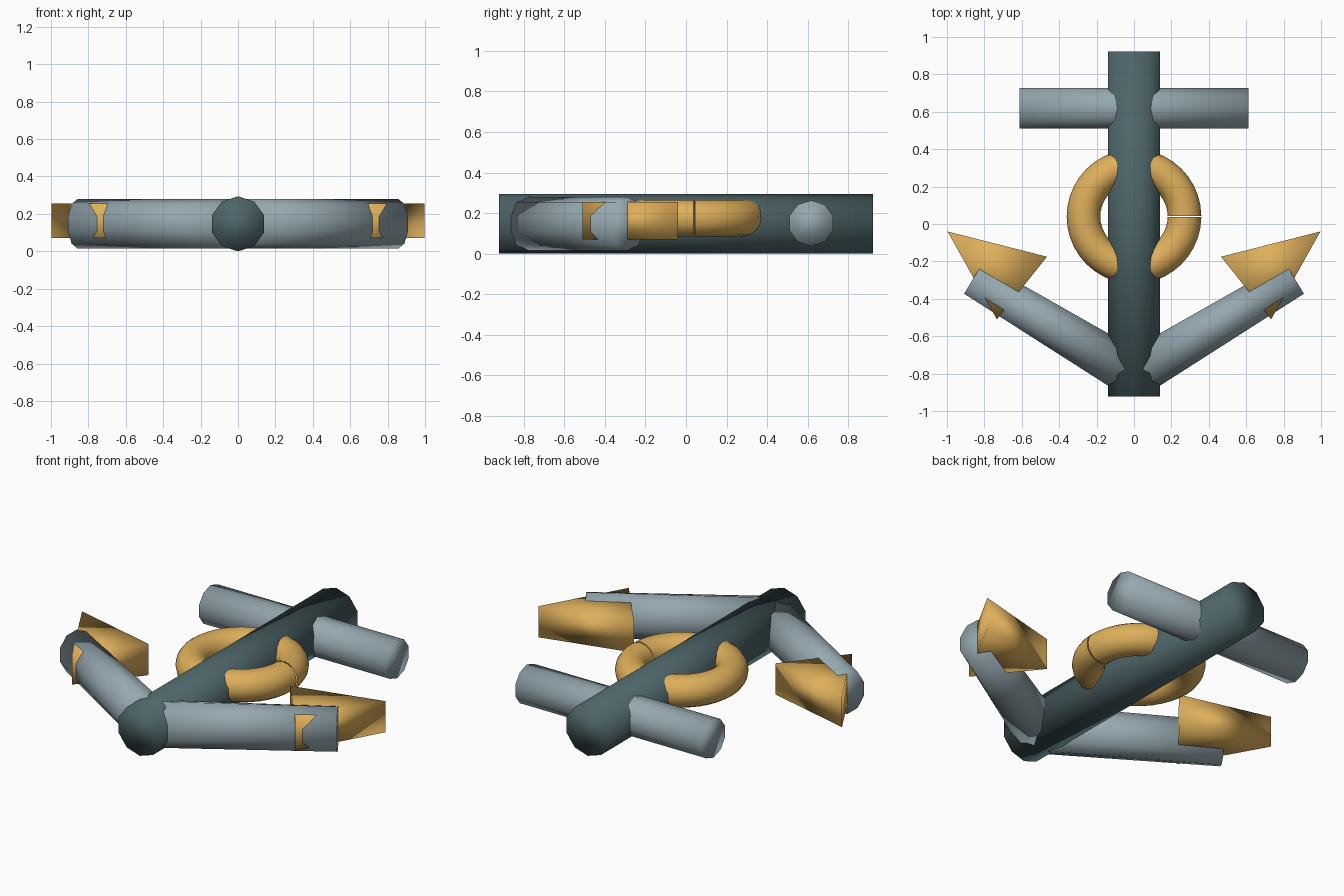
import bpy, bmesh, math
from mathutils import Vector, Matrix

if "Cube" in bpy.data.objects:
    bpy.data.objects.remove(bpy.data.objects["Cube"], do_unlink=True)


def material(name, rgb):
    m = bpy.data.materials.new(name)
    m.use_nodes = True
    m.diffuse_color = (*rgb, 1)
    m.node_tree.nodes["Principled BSDF"].inputs["Base Color"].default_value = (*rgb, 1)
    return m


TEAL = material("dark_teal", (0.075, 0.13, 0.14))
GREY = material("steel_grey", (0.30, 0.39, 0.43))
GOLD = material("gold", (0.73, 0.43, 0.105))
UP = Vector((0, 0, 1))


def finish(name, bm, mat):
    bmesh.ops.recalc_face_normals(bm, faces=bm.faces)
    for f in bm.faces:
        f.smooth = True
    mesh = bpy.data.meshes.new(name)
    bm.to_mesh(mesh)
    bm.free()
    mesh.materials.append(mat)
    obj = bpy.data.objects.new(name, mesh)
    bpy.context.collection.objects.link(obj)
    return obj


def loft(bm, rings):
    """Skin matching point rings and cap both ends."""
    rings = [[bm.verts.new(p) for p in ring] for ring in rings]
    n = len(rings[0])
    for a, b in zip(rings, rings[1:]):
        for i in range(n):
            j = (i + 1) % n
            bm.faces.new((a[i], a[j], b[j], b[i]))
    bm.faces.new(rings[0])
    bm.faces.new(rings[-1])


def bar(name, start, end, height, widths, mat, sides=10):
    """Ten-sided rod with an edge on top; widths are the radii at each end."""
    start, end = Vector(start), Vector(end)
    across = (end - start).normalized().cross(UP)
    angles = [math.tau * i / sides for i in range(sides)]
    bm = bmesh.new()
    loft(bm, [[p + across * w * math.sin(a) + UP * height * math.cos(a) for a in angles]
              for p, w in zip((start, end), widths)])
    return finish(name, bm, mat)


# Shank and crossbar
bar("shank", (0, -0.922, 0.147), (0, 0.922, 0.147), 0.147, (0.147, 0.147), TEAL)
bar("crossbar", (-0.613, 0.618, 0.15), (0.613, 0.618, 0.15), 0.113, (0.114, 0.114), GREY)

# Arms with triangular flukes
for side, label in ((1, "left"), (-1, "right")):
    bar(label + "_arm", (side * 0.01, -0.80, 0.147), (side * 0.858, -0.289, 0.147),
        0.132, (0.13, 0.103), GREY)
    outline = [(0.997, -0.04), (0.465, -0.175), (0.733, -0.51)]
    bm = bmesh.new()
    loft(bm, [[(side * x, y, z) for x, y in outline] for z in (0.07, 0.255)])
    finish(label + "_fluke", bm, GOLD)

# Ring around the shank, with a hairline split on its left
bm = bmesh.new()
split = math.radians(0.6)
ring = bmesh.ops.create_circle(
    bm, segments=16, radius=0.09,
    matrix=Matrix.Rotation(split, 4, "Z") @ Matrix.Translation((0.27, 0, 0))
    @ Matrix.Rotation(math.pi / 2, 4, "X"))
bmesh.ops.spin(bm, geom=ring["verts"] + bm.edges[:], cent=(0, 0, 0), axis=UP,
               angle=math.tau - 2 * split, steps=40, use_merge=False)
finish("ring", bm, GOLD).location = (0, 0.04, 0.175)
